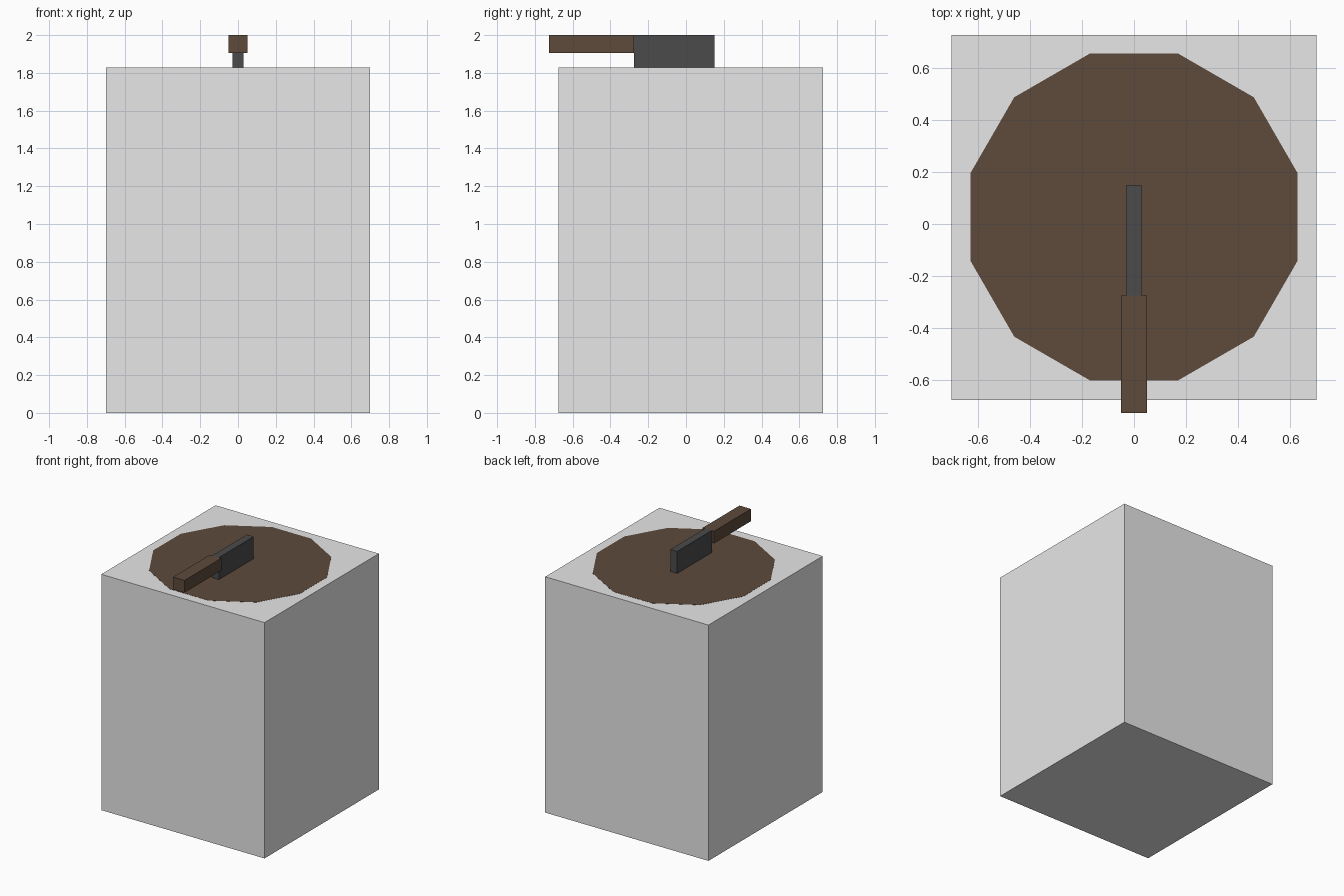
import bpy
import math

if "Cube" in bpy.data.objects:
    bpy.data.objects.remove(bpy.data.objects["Cube"])


def material(name, color):
    m = bpy.data.materials.new(name)
    m.diffuse_color = (*color, 1.0)
    m.use_nodes = True
    m.node_tree.nodes["Principled BSDF"].inputs["Base Color"].default_value = m.diffuse_color
    return m


GREY = material("light grey", (0.8, 0.8, 0.8))
WOOD = material("dark brown wood", (0.112, 0.069, 0.045))
STEEL = material("dark steel", (0.07, 0.07, 0.07))

TOP = 1.828      # top of the block
MID_Y = 0.025    # block centre in y


def box(name, lo, hi, mat):
    bpy.ops.mesh.primitive_cube_add(size=1)
    ob = bpy.context.object
    ob.name = name
    for v in ob.data.vertices:
        v.co = [lo[i] if v.co[i] < 0 else hi[i] for i in range(3)]
    ob.data.materials.append(mat)
    return ob


# Square block that encloses the stump
box("outer_block", (-0.7, MID_Y - 0.7, 0), (0.7, MID_Y + 0.7, TOP), GREY)

# Twelve-sided stump, its cut face flush with the block top
low, high = 0.001, TOP + 0.001
bpy.ops.mesh.primitive_cylinder_add(
    vertices=12, radius=0.65, depth=high - low,
    location=(0, MID_Y + 0.002, (low + high) / 2),
    rotation=(0, 0, math.radians(15)))
stump = bpy.context.object
stump.name = "chopping_stump"
stump.data.materials.append(WOOD)

# Axe resting on the stump: thin head, thicker handle towards the front
box("axe_head", (-0.029, -0.275, TOP), (0.029, 0.15, 2.0), STEEL)
box("axe_handle", (-0.049, -0.725, 1.905), (0.049, -0.275, 2.0), WOOD)
